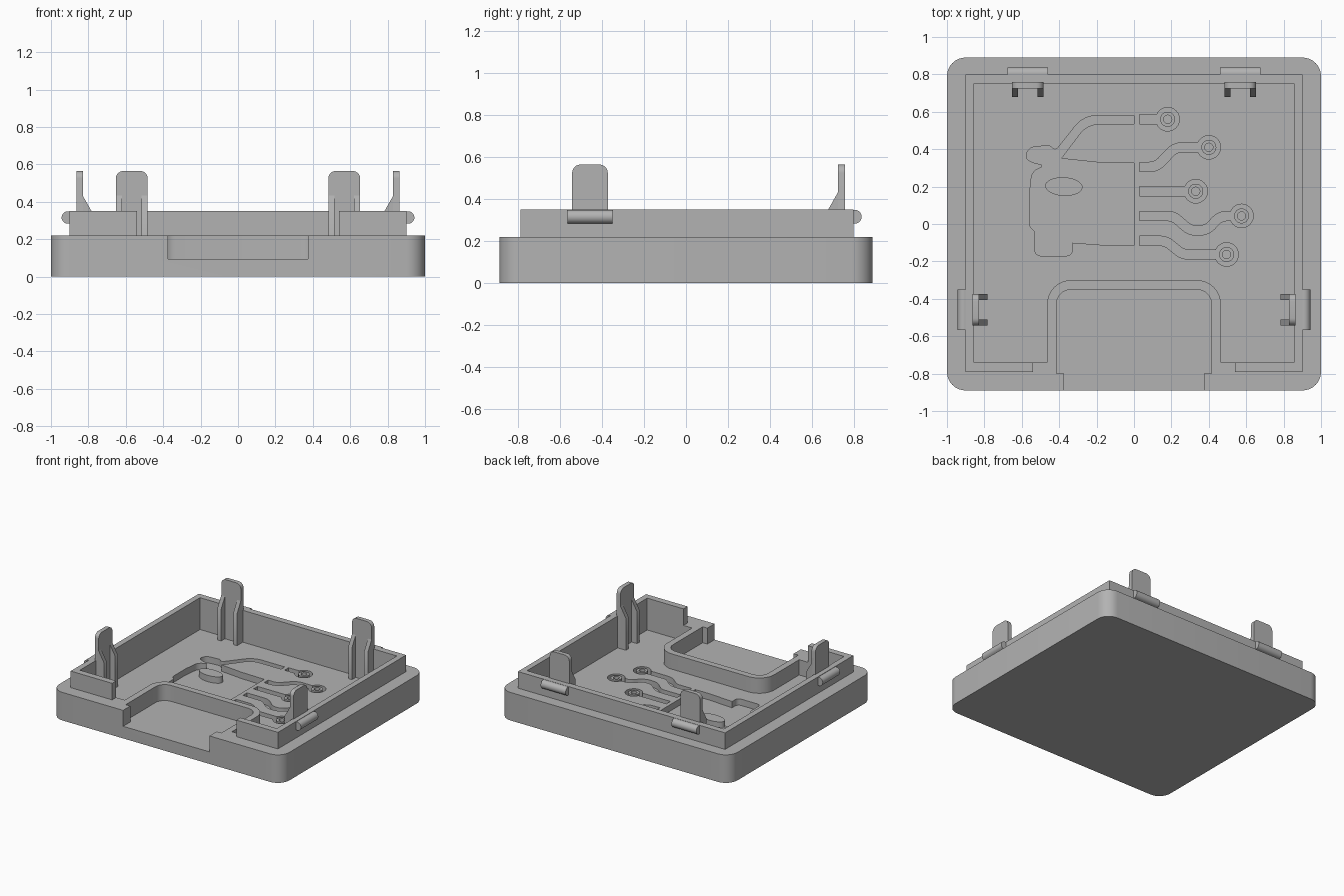
import bpy, bmesh, math
from mathutils import Vector

if "Cube" in bpy.data.objects:
    bpy.data.objects.remove(bpy.data.objects["Cube"])

grey = bpy.data.materials.new("plain grey")
grey.diffuse_color = (0.45, 0.45, 0.45, 1)
grey.use_nodes = True
grey.node_tree.nodes["Principled BSDF"].inputs["Base Color"].default_value = grey.diffuse_color
FLOOR, ENGRAVE, RIM, LIP = 0.10, 0.05, 0.22, 0.35


def finish(name, bm):
    bmesh.ops.recalc_face_normals(bm, faces=bm.faces)
    me = bpy.data.meshes.new(name)
    bm.to_mesh(me)
    bm.free()
    me.materials.append(grey)
    ob = bpy.data.objects.new(name, me)
    bpy.context.collection.objects.link(ob)
    return ob


def prism(name, pts, lo, hi, axes="xyz"):
    """Extrude an outline; axes gives the world axis of u, v and the extrusion."""
    iu, iv, iw = ("xyz".index(a) for a in axes)
    bm = bmesh.new()
    rings = []
    for w in (lo, hi):
        ring = []
        for u, v in pts:
            co = [0, 0, 0]
            co[iu], co[iv], co[iw] = u, v, w
            ring.append(bm.verts.new(co))
        rings.append(ring)
        bm.faces.new(ring)
    n = len(pts)
    for i in range(n):
        j = (i + 1) % n
        bm.faces.new((rings[0][i], rings[0][j], rings[1][j], rings[1][i]))
    return finish(name, bm)


def fillet(pts, closed=True, seg=6):
    """Round each (x, y, radius) corner."""
    out, n = [], len(pts)
    for i, (x, y, r) in enumerate(pts):
        p = Vector((x, y))
        if r == 0 or (not closed and i in (0, n - 1)):
            out.append(p)
            continue
        a = (Vector(pts[i - 1][:2]) - p)
        b = (Vector(pts[(i + 1) % n][:2]) - p)
        half = a.angle(b) / 2
        t = min(r / math.tan(half), a.length * 0.49, b.length * 0.49)
        r = t * math.tan(half)
        c = p + (a.normalized() + b.normalized()).normalized() * (r / math.sin(half))
        s, e = p + a.normalized() * t - c, p + b.normalized() * t - c
        sweep = s.angle_signed(e)
        for k in range(seg + 1):
            f = -sweep * k / seg
            out.append(c + Vector((s.x * math.cos(f) - s.y * math.sin(f),
                                   s.x * math.sin(f) + s.y * math.cos(f))))
    return out


def rect(x0, y0, x1, y1, r=0.0):
    return fillet([(x0, y0, r), (x1, y0, r), (x1, y1, r), (x0, y1, r)], seg=8)


def ellipse(cx, cy, rx, ry, n=32, tilt=0.0):
    c, s = math.cos(tilt), math.sin(tilt)
    pts = [(rx * math.cos(2 * math.pi * i / n), ry * math.sin(2 * math.pi * i / n)) for i in range(n)]
    return [(cx + u * c - v * s, cy + u * s + v * c) for u, v in pts]


def ribbon(path, width):
    """Outline of a constant-width strip along a path."""
    left, right = [], []
    for i, p in enumerate(path):
        d = (path[min(i + 1, len(path) - 1)] - path[max(i - 1, 0)]).normalized()
        nrm = Vector((-d.y, d.x)) * width / 2
        left.append(p + nrm)
        right.append(p - nrm)
    return left + right[::-1]


def boolean(ob, tool, op="DIFFERENCE"):
    mod = ob.modifiers.new("cut", "BOOLEAN")
    mod.operation, mod.object, mod.solver = op, tool, "EXACT"
    bpy.context.view_layer.objects.active = ob
    bpy.ops.object.modifier_apply(modifier=mod.name)
    bpy.data.objects.remove(tool)


# Tray body with a raised lip, open at the front
tray = prism("tray", rect(-1, -0.89, 1, 0.89, 0.1), 0, RIM)
lip = [(-0.54, -0.79), (-0.9, -0.79), (-0.9, 0.8), (0.9, 0.8), (0.9, -0.79), (0.54, -0.79),
       (0.54, -0.72), (0.84, -0.72), (0.84, 0.73), (-0.84, 0.73), (-0.84, -0.72), (-0.54, -0.72)]
boolean(tray, prism("lip", lip, 0.15, LIP), "UNION")

# Main cavity, running around the front pocket wall
cavity = fillet([(-0.855, -0.74, 0), (-0.465, -0.74, 0), (-0.465, -0.3, 0.13), (0.465, -0.3, 0.13),
                 (0.465, -0.74, 0), (0.855, -0.74, 0), (0.855, 0.75, 0), (-0.855, 0.75, 0)], seg=8)
boolean(tray, prism("cavity", cavity, FLOOR, 0.6))

# Front pocket with a narrower mouth
pocket = fillet([(-0.375, -0.95, 0), (0.375, -0.95, 0), (0.375, -0.8, 0), (0.415, -0.8, 0),
                 (0.415, -0.35, 0.08), (-0.415, -0.35, 0.08), (-0.415, -0.8, 0), (-0.375, -0.8, 0)], seg=8)
boolean(tray, prism("pocket", pocket, 0.095, 0.6))

# Engraved half car: roof strip, bonnet, nose and wheel
car = fillet([(0, 0.58, 0), (-0.27, 0.58, 0.15), (-0.42, 0.39, 0.03), (-0.45, 0.42, 0.03),
              (-0.56, 0.41, 0.05), (-0.585, 0.35, 0.03), (-0.53, 0.325, 0.02), (-0.47, 0.315, 0.01),
              (-0.545, 0.28, 0.06), (-0.56, 0.15, 0.1), (-0.56, -0.01, 0.03), (-0.53, -0.04, 0.02),
              (-0.53, -0.17, 0.03), (-0.33, -0.17, 0.03), (-0.33, -0.1, 0), (-0.13, -0.115, 0.3),
              (0, -0.115, 0), (0, 0.325, 0), (-0.2, 0.33, 0), (-0.39, 0.35, 0),
              (-0.25, 0.535, 0.13), (0, 0.535, 0)])
boolean(tray, prism("car", car, ENGRAVE, 0.15))
prism("headlight", ellipse(-0.375, 0.2, 0.1, 0.05, tilt=-0.05), ENGRAVE - 0.01, FLOOR)

# Engraved circuit traces, each ending in a round pad with a raised ring
traces = [
    [(0.03, 0.56), (0.18, 0.56)],
    [(0.03, 0.305), (0.12, 0.305), (0.22, 0.41), (0.4, 0.41)],
    [(0.03, 0.175), (0.33, 0.175)],
    [(0.03, 0.043), (0.21, 0.043), (0.3, -0.035), (0.39, -0.035), (0.46, 0.043), (0.575, 0.043)],
    [(0.03, -0.09), (0.17, -0.09), (0.26, -0.163), (0.495, -0.163)],
]
for trace in traces:
    path = fillet([(x, y, 0.09) for x, y in trace], closed=False)
    x, y = trace[-1]
    boolean(tray, prism("trace", ribbon(path, 0.05), ENGRAVE, 0.15))
    boolean(tray, prism("pad", ellipse(x, y, 0.063, 0.063), ENGRAVE, 0.15))
    ring = prism("pad_ring", ellipse(x, y, 0.04, 0.04), ENGRAVE - 0.01, FLOOR)
    boolean(ring, prism("hole", ellipse(x, y, 0.022, 0.022), ENGRAVE, 0.15))


# Snap clips: rounded tab, two tapered ribs and an outside half-round catch
def clip(name, mid, wall, along, out):
    """mid: centre along the wall; wall: signed inner wall position."""
    s = math.copysign(1, wall)
    tab = fillet([(mid - 0.085, FLOOR - 0.01, 0), (mid + 0.085, FLOOR - 0.01, 0),
                  (mid + 0.085, 0.565, 0.04), (mid - 0.085, 0.565, 0.04)])
    prism(name + "_tab", tab, wall - s * 0.025, wall + s * 0.008, along + "z" + out)
    rib = [(wall - s * d, z) for d, z in
           ((0, FLOOR - 0.01), (0.072, FLOOR - 0.01), (0.072, LIP), (0.024, 0.435), (0.024, 0.475), (0, 0.475))]
    for side in (-1, 1):
        a, b = mid + side * 0.085, mid + side * 0.053
        prism(name + "_rib", rib, min(a, b), max(a, b), out + "z" + along)
    catch = ellipse(wall + s * 0.055, 0.316, 0.033, 0.033)
    prism(name + "_catch", catch, mid - 0.108, mid + 0.108, out + "z" + along)


for side in (-1, 1):
    clip("back_clip", side * 0.568, 0.75, "x", "y")
    clip("side_clip", -0.458, side * 0.855, "y", "x")

# Smooth the rounded walls, keep the edges crisp
for ob in bpy.context.scene.objects:
    ob.select_set(True)
bpy.context.view_layer.objects.active = tray
bpy.ops.object.shade_smooth_by_angle(angle=math.radians(30))
